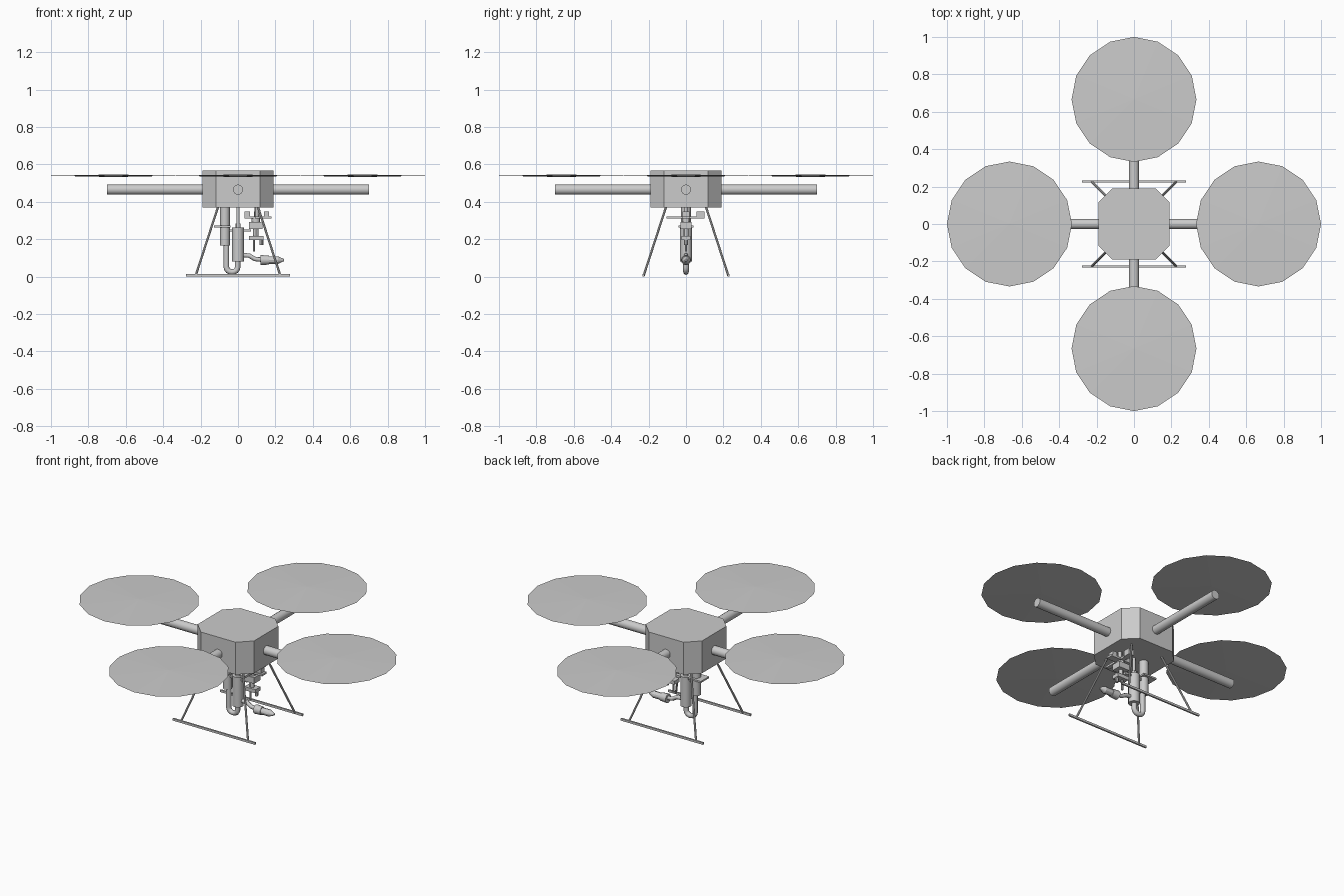
import bpy, bmesh
from math import pi, sin, cos
from mathutils import Vector, Matrix

if "Cube" in bpy.data.objects:
    bpy.data.objects.remove(bpy.data.objects["Cube"])


def finish(name, bm, smooth=False):
    bmesh.ops.recalc_face_normals(bm, faces=bm.faces)
    me = bpy.data.meshes.new(name)
    bm.to_mesh(me)
    bm.free()
    ob = bpy.data.objects.new(name, me)
    bpy.context.collection.objects.link(ob)
    if smooth:
        bpy.context.view_layer.objects.active = ob
        bpy.ops.object.select_all(action='DESELECT')
        ob.select_set(True)
        bpy.ops.object.shade_smooth_by_angle()
    return ob


def rod(name, a, b, r1, r2=None, n=12, smooth=True):
    a, b = Vector(a), Vector(b)
    d = b - a
    m = Matrix.Translation((a + b) / 2) @ d.to_track_quat('Z', 'Y').to_matrix().to_4x4()
    bm = bmesh.new()
    bmesh.ops.create_cone(bm, cap_ends=True, segments=n, radius1=r1,
                          radius2=r1 if r2 is None else r2, depth=d.length, matrix=m)
    return finish(name, bm, smooth)


def box(name, lo, hi):
    lo, hi = Vector(lo), Vector(hi)
    bm = bmesh.new()
    bmesh.ops.create_cube(bm, size=1, matrix=Matrix.Translation((lo + hi) / 2)
                          @ Matrix.Diagonal((*(hi - lo), 1)))
    return finish(name, bm)


def hose(name, pts, r):
    cu = bpy.data.curves.new(name, 'CURVE')
    cu.dimensions = '3D'
    cu.bevel_depth, cu.bevel_resolution, cu.use_fill_caps = r, 2, True
    sp = cu.splines.new('POLY')
    sp.points.add(len(pts) - 1)
    for p, co in zip(sp.points, pts):
        p.co = (*co, 1)
        p.radius = 1
    ob = bpy.data.objects.new(name, cu)
    bpy.context.collection.objects.link(ob)
    return ob


# Octagonal body with chamfered corners
h, c = 0.19, 0.117
outline = [(h, -c), (h, c), (c, h), (-c, h), (-h, c), (-h, -c), (-c, -h), (c, -h)]
bm = bmesh.new()
base = bm.faces.new([bm.verts.new((x, y, 0.369)) for x, y in outline])
ext = bmesh.ops.extrude_face_region(bm, geom=[base], use_keep_orig=True)
bmesh.ops.translate(bm, vec=(0, 0, 0.197),
                    verts=[v for v in ext['geom'] if isinstance(v, bmesh.types.BMVert)])
finish("body", bm)

# Four arms with shallow spinning-rotor discs
for i in range(4):
    d = Vector((round(cos(i * pi / 2)), round(sin(i * pi / 2)), 0))
    z = Vector((0, 0, 0.465))
    rod(f"arm_{i}", d * 0.15 + z, d * 0.7 + z, 0.027, n=16)
    bm = bmesh.new()
    o = d * 0.666
    rim = [bm.verts.new((o.x + 0.334 * cos(k * pi / 8), o.y + 0.334 * sin(k * pi / 8), 0.539))
           for k in range(16)]
    top = bm.verts.new((o.x, o.y, 0.546))
    low = bm.verts.new((o.x, o.y, 0.532))
    for k in range(16):
        bm.faces.new((rim[k], rim[(k + 1) % 16], top))
        bm.faces.new((rim[(k + 1) % 16], rim[k], low))
    finish(f"rotor_{i}", bm)

# Landing gear: splayed legs on two skids
for sy in (-1, 1):
    box(f"skid_{sy}", (-0.277, sy * 0.228 - 0.005, 0), (0.277, sy * 0.228 + 0.005, 0.013))
    for sx in (-1, 1):
        rod(f"leg_{sx}_{sy}", (sx * 0.226, sy * 0.226, 0.006),
            (sx * 0.107, sy * 0.107, 0.372), 0.006, n=8)

# Upright tank hanging from the body
rod("rear_tank", (-0.07, 0, 0.165), (-0.07, 0, 0.372), 0.026, n=16)
box("rear_tank_clamp", (-0.128, -0.04, 0.263), (-0.04, 0.04, 0.273))

# U-shaped feed hose
u = [(-0.062, 0, 0.175), (-0.062, 0, 0.06)]
u += [(-0.032 - 0.03 * cos(t * pi / 8), 0, 0.05 - 0.026 * sin(t * pi / 8)) for t in range(9)]
u += [(-0.002, 0, 0.085)]
hose("feed_hose", u, 0.015)

# Pump cylinder with cap
rod("pump", (0, 0, 0.08), (0, 0, 0.262), 0.032, n=16)
rod("pump_cap", (0, 0, 0.262), (0, 0, 0.285), 0.014)
rod("pump_neck", (0, 0, 0.28), (0, 0, 0.372), 0.008)
box("pump_bracket", (-0.045, -0.012, 0.24), (0.07, 0.012, 0.252))

# Outlet pipe and nozzle
hose("outlet_pipe", [(0.02, 0, 0.115), (0.06, 0, 0.112), (0.09, 0, 0.094), (0.13, 0, 0.09)], 0.012)
rod("nozzle_collar", (0.12, 0, 0.088), (0.165, 0, 0.088), 0.027, 0.024)
rod("nozzle_body", (0.165, 0, 0.088), (0.215, 0, 0.088), 0.02)
rod("nozzle_tip", (0.215, 0, 0.088), (0.245, 0, 0.088), 0.02, 0.006)

# Control platform under the body
box("platform", (0.035, -0.022, 0.31), (0.178, 0.022, 0.322))
box("cross_bar", (0.09, -0.105, 0.31), (0.115, 0.1, 0.322))
box("side_block", (0.085, 0.055, 0.31), (0.12, 0.1, 0.347))
for x in (0.05, 0.152):
    box("platform_block", (x - 0.014, -0.018, 0.322), (x + 0.014, 0.018, 0.348))
rod("platform_post", (0.1, 0, 0.32), (0.1, 0, 0.372), 0.012)

# Valve unit and dripping spindle
box("valve_body", (0.06, -0.03, 0.255), (0.13, 0.03, 0.292))
rod("valve_stem", (0.095, 0, 0.29), (0.095, 0, 0.312), 0.022)
rod("valve_neck", (0.095, 0, 0.215), (0.095, 0, 0.258), 0.014)
box("valve_plate", (0.06, -0.024, 0.196), (0.135, 0.024, 0.218))
rod("spindle", (0.085, 0, 0.135), (0.085, 0, 0.2), 0.006, n=8)
rod("side_link", (0.125, 0, 0.17), (0.125, 0, 0.2), 0.01, n=8)
